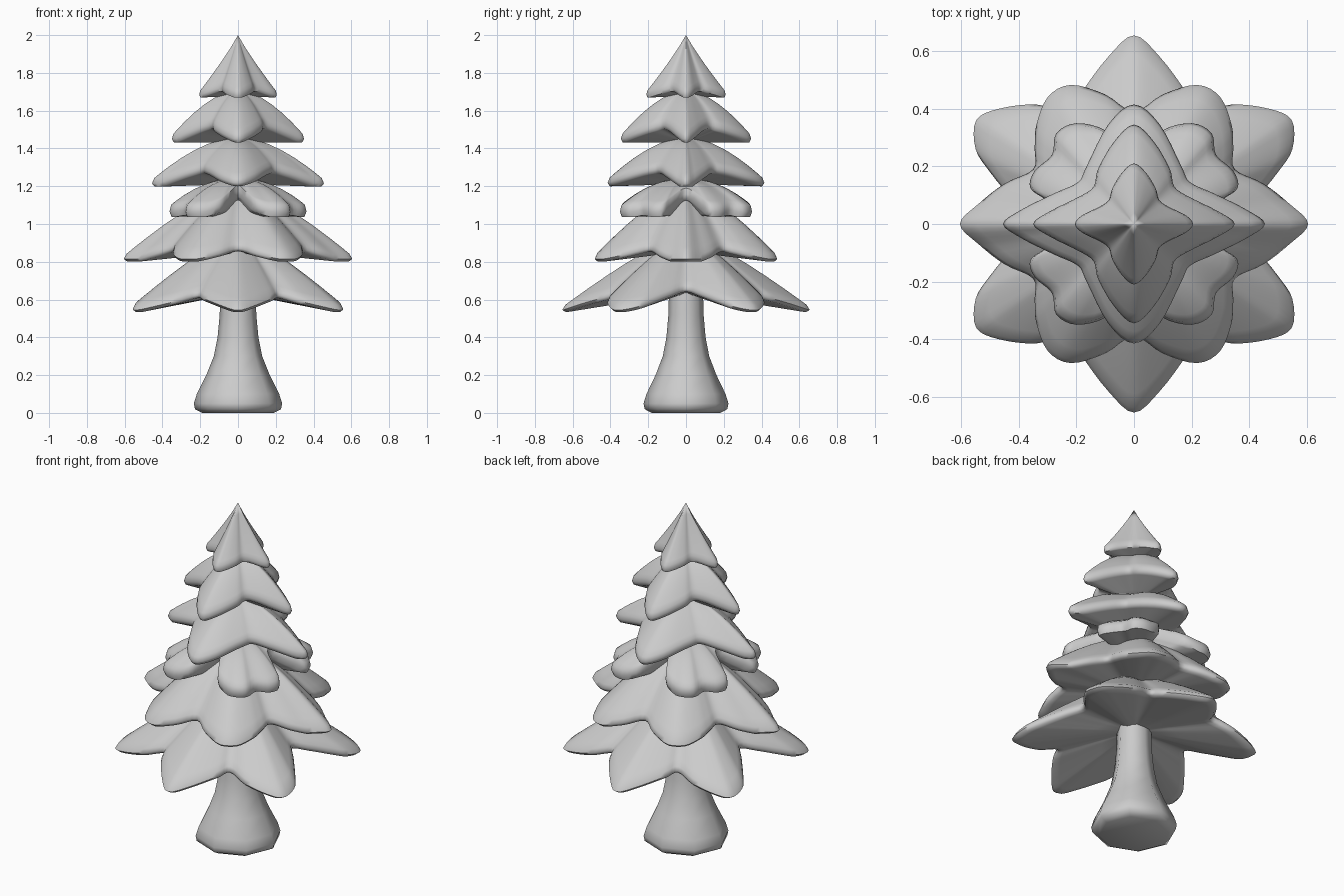
import bpy, bmesh, math

if "Cube" in bpy.data.objects:
    bpy.data.objects.remove(bpy.data.objects["Cube"])


def mirror_quadrant(q):
    """Outline points from the +x axis to the +y axis -> full closed loop."""
    half = q + [(-x, y) for x, y in reversed(q[:-1])]
    return half[:-1] + [(-x, -y) for x, y in half[:-1]]


def smooth_loop(pts, steps=4):
    """Closed Catmull-Rom curve through the points."""
    out, n = [], len(pts)
    for i in range(n):
        a, b, c, d = (pts[(i + j) % n] for j in (-1, 0, 1, 2))
        for s in range(steps):
            t = s / steps
            out.append(tuple(
                0.5 * (2 * b[k] + (c[k] - a[k]) * t
                       + (2 * a[k] - 5 * b[k] + 4 * c[k] - d[k]) * t * t
                       + (3 * b[k] - a[k] - 3 * c[k] + d[k]) * t ** 3)
                for k in (0, 1)))
    return out


def loft(name, rings, angle):
    """Skin a stack of closed rings and cap both ends."""
    bm = bmesh.new()
    loops = [[bm.verts.new(p) for p in ring] for ring in rings]
    n = len(loops[0])
    for lo, hi in zip(loops, loops[1:]):
        for i in range(n):
            j = (i + 1) % n
            bm.faces.new((lo[i], lo[j], hi[j], hi[i]))
    bm.faces.new(loops[0][::-1])
    bm.faces.new(loops[-1])
    bmesh.ops.remove_doubles(bm, verts=bm.verts, dist=1e-5)
    bmesh.ops.recalc_face_normals(bm, faces=bm.faces)
    me = bpy.data.meshes.new(name)
    bm.to_mesh(me)
    bm.free()
    ob = bpy.data.objects.new(name, me)
    bpy.context.collection.objects.link(ob)
    bpy.ops.object.select_all(action='DESELECT')
    ob.select_set(True)
    bpy.context.view_layer.objects.active = ob
    bpy.ops.object.shade_smooth_by_angle(angle=math.radians(angle))


def tier(name, quadrant, z_top, z_tip, z_under, power, lift, reach, thick=0.015):
    """Drooping skirt of branches: tips hang low, notches sit higher."""
    outline = smooth_loop(mirror_quadrant(quadrant))
    edge = [z_tip + lift * max(0, reach - math.hypot(x, y)) for x, y in outline]
    rings = []
    for t in (0.1, 0.4, 0.7, 0.9, 0.97):            # underside
        rings.append([(x * t, y * t, e - thick + (z_under - e) * (1 - t))
                      for (x, y), e in zip(outline, edge)])
    rings.append([(x, y, e) for (x, y), e in zip(outline, edge)])   # rim
    for t in (0.975, 0.9, 0.8, 0.65, 0.5, 0.35, 0.18, 0):      # top
        rings.append([(x * t, y * t, z_top + (e + thick * t - z_top) * t ** power)
                      for (x, y), e in zip(outline, edge)])
    loft(name, rings, 60)


# Trunk: flared, softly faceted post
octagon = [(math.cos(i * math.pi / 4), 0.96 * math.sin(i * math.pi / 4)) for i in range(8)]
profile = [(0.19, 0), (0.228, 0.02), (0.234, 0.05), (0.218, 0.1), (0.168, 0.2),
           (0.128, 0.3), (0.108, 0.4), (0.097, 0.52), (0.09, 0.8)]
loft("trunk", [[(x * r, y * r, z) for x, y in octagon] for r, z in profile], 50)

# Branch tiers, bottom to top
tier("branches_1", [(0.36, 0), (0.42, 0.08), (0.5, 0.18), (0.55, 0.26), (0.548, 0.36),
                    (0.47, 0.4), (0.34, 0.415), (0.22, 0.39), (0.18, 0.46),
                    (0.09, 0.58), (0, 0.655)], 0.95, 0.545, 0.65, 1.28, 0.38, 0.65)
tier("branches_2", [(0.605, 0), (0.54, 0.07), (0.45, 0.14), (0.35, 0.19), (0.345, 0.26),
                    (0.34, 0.34), (0.3, 0.44), (0.22, 0.483), (0.1, 0.45), (0, 0.39)],
     1.2, 0.815, 0.87, 1.4, 0.4, 0.53)
tier("branches_3", [(0.2, 0), (0.3, 0.08), (0.36, 0.125), (0.345, 0.185), (0.285, 0.24),
                    (0.27, 0.315), (0.2, 0.35), (0.1, 0.325), (0.05, 0.25), (0, 0.17)],
     1.24, 1.065, 1.08, 2.3, 0.5, 0.39, 0.028)
tier("branches_4", [(0.455, 0), (0.39, 0.05), (0.28, 0.105), (0.195, 0.145), (0.165, 0.2),
                    (0.09, 0.345), (0, 0.415)], 1.46, 1.215, 1.23, 1.8, 0.42, 0.42, 0.018)
tier("branches_5", [(0.35, 0), (0.29, 0.045), (0.19, 0.095), (0.14, 0.13), (0.125, 0.19),
                    (0.07, 0.285), (0, 0.345)], 1.71, 1.45, 1.45, 1.75, 0.5, 0.34, 0.018)
tier("tree_top", [(0.205, 0), (0.18, 0.03), (0.12, 0.06), (0.088, 0.083), (0.075, 0.125),
                  (0.04, 0.18), (0, 0.21)], 2.0, 1.685, 1.69, 0.93, 0.42, 0.2)
